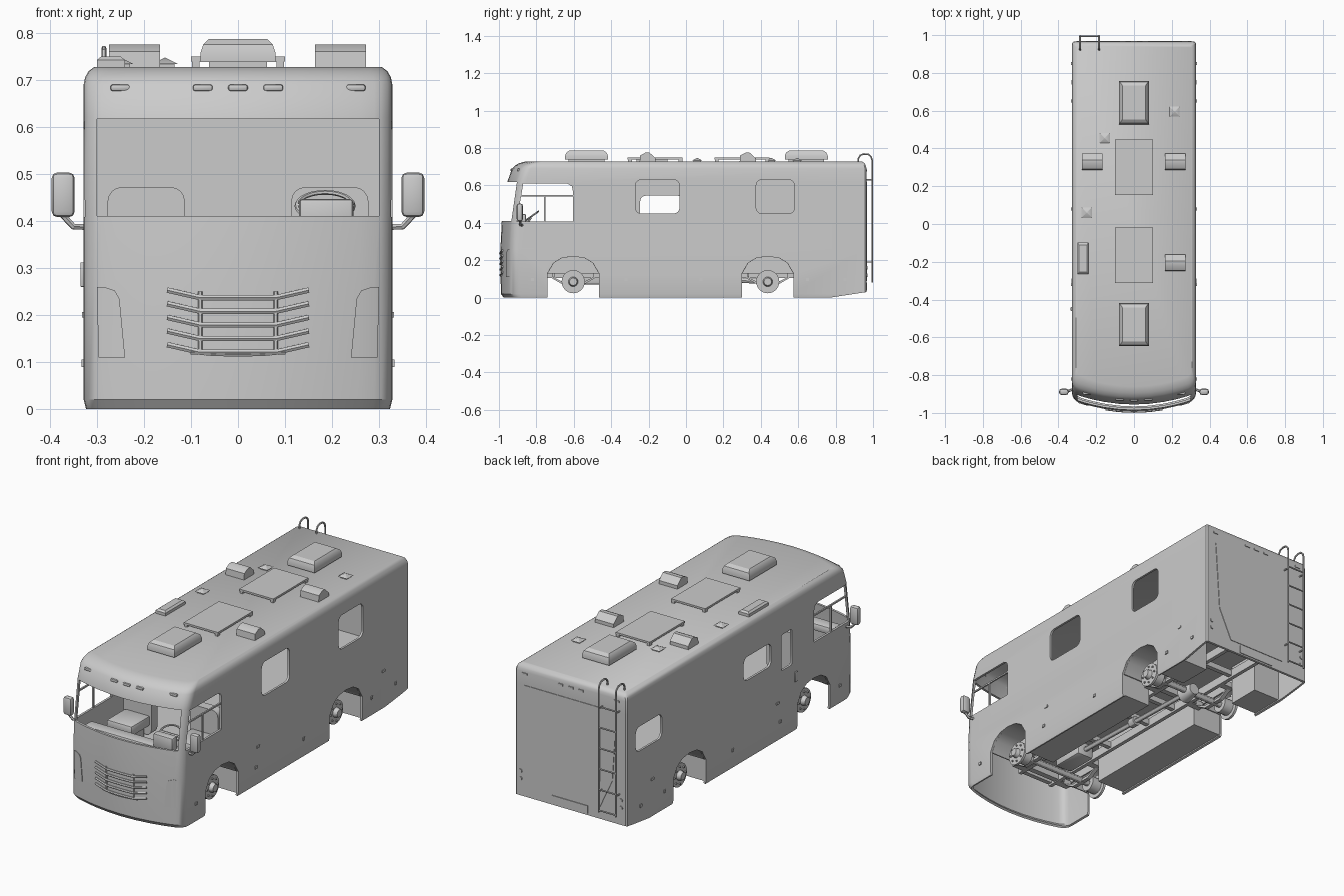
import bpy, bmesh, math
from mathutils import Vector, Matrix

if "Cube" in bpy.data.objects:
    bpy.data.objects.remove(bpy.data.objects["Cube"])

def add(name, bm):
    bmesh.ops.recalc_face_normals(bm, faces=bm.faces)
    me = bpy.data.meshes.new(name)
    bm.to_mesh(me)
    bm.free()
    ob = bpy.data.objects.new(name, me)
    bpy.context.collection.objects.link(ob)
    return ob

def bake(ob):
    dg = bpy.context.evaluated_depsgraph_get()
    me = bpy.data.meshes.new_from_object(ob.evaluated_get(dg))
    ob.modifiers.clear()
    ob.data = me

def loft(bm, rings, caps=True):
    vs = [[bm.verts.new(p) for p in r] for r in rings]
    n = len(vs[0])
    for a, b in zip(vs, vs[1:]):
        for i in range(n):
            bm.faces.new((a[i], a[(i + 1) % n], b[(i + 1) % n], b[i]))
    if caps:
        bm.faces.new(vs[0])
    bm.faces.new(vs[-1])

def put(axis, u, v, w):
    return {'x': (w, u, v), 'y': (u, w, v), 'z': (u, v, w)}[axis]

def prism(name, pts, axis, a, b, bm=None):
    new = bm or bmesh.new()
    loft(new, [[put(axis, u, v, w) for u, v in pts] for w in (a, b)])
    return None if bm else add(name, new)

def box(name, x0, x1, y0, y1, z0, z1, bevel=0, seg=2):
    ob = prism(name, [(x0, y0), (x1, y0), (x1, y1), (x0, y1)], 'z', z0, z1)
    if bevel:
        m = ob.modifiers.new('bevel', 'BEVEL')
        m.width, m.segments = bevel, seg
        bake(ob)
    return ob

def stack(name, cx, cy, levels):
    bm = bmesh.new()
    loft(bm, [[(cx + i * hx, cy + j * hy, z) for i, j in ((-1, -1), (1, -1), (1, 1), (-1, 1))]
              for z, hx, hy in levels])
    return add(name, bm)

def rounded(u0, u1, v0, v1, r=.03, n=4):
    out = []
    for cu, cv, a0 in ((u1 - r, v1 - r, 0), (u0 + r, v1 - r, 90), (u0 + r, v0 + r, 180), (u1 - r, v0 + r, 270)):
        for k in range(n + 1):
            a = math.radians(a0 + 90 * k / n)
            out.append((cu + r * math.cos(a), cv + r * math.sin(a)))
    return out

def tube(name, pts, r, res=1):
    cu = bpy.data.curves.new(name, 'CURVE')
    cu.dimensions, cu.bevel_depth, cu.bevel_resolution, cu.use_fill_caps = '3D', r, res, True
    sp = cu.splines.new('POLY')
    sp.points.add(len(pts) - 1)
    for p, q in zip(sp.points, pts):
        p.co = (*q, 1)
    tmp = bpy.data.objects.new('tmp', cu)
    bpy.context.collection.objects.link(tmp)
    me = bpy.data.meshes.new_from_object(tmp.evaluated_get(bpy.context.evaluated_depsgraph_get()))
    bpy.data.objects.remove(tmp)
    ob = bpy.data.objects.new(name, me)
    bpy.context.collection.objects.link(ob)
    return ob

def cyl(name, p, q, r, n=20, r2=None):
    p, q = Vector(p), Vector(q)
    bm = bmesh.new()
    rot = (q - p).to_track_quat('Z', 'Y').to_matrix().to_4x4()
    bmesh.ops.create_cone(bm, cap_ends=True, segments=n, radius1=r, radius2=r if r2 is None else r2,
                          depth=(q - p).length, matrix=Matrix.Translation((p + q) / 2) @ rot)
    return add(name, bm)

def boolean(ob, cutter, op):
    m = ob.modifiers.new('bool', 'BOOLEAN')
    m.object, m.operation, m.solver = cutter, op, 'EXACT'
    bake(ob)
    bpy.data.objects.remove(cutter)

# Body shell: plan outline with a bowed front, lofted over height (z, nose y, inset)
LEVELS = [(0, -.975, .005), (.02, -.99, 0), (.26, -.992, 0), (.41, -.985, 0), (.62, -.955, 0),
          (.69, -.93, 0), (.705, -.915, .003), (.718, -.895, .01), (.727, -.86, .022)]
FRONT = [(x, .05 * (x / .3) ** 2) for x in (0, .08, .16, .22, .26, .29)] + \
        [(.305, .054), (.318, .066), (.326, .082), (.328, .1)]

def nose(x, z):
    for (z0, y0, _), (z1, y1, _) in zip(LEVELS, LEVELS[1:]):
        if z <= z1:
            return y0 + (y1 - y0) * (z - z0) / (z1 - z0) + .05 * (x / .3) ** 2

def shell(name, grow=0):
    bm = bmesh.new()
    rings = []
    for z, yc, i in LEVELS:
        k = (.328 - i + grow) / .328
        half = [(x * k, yc + d - grow) for x, d in FRONT]
        half += [(.328 * k, .957 - i), (.320 * k, .965 - i)]
        rings.append([(x, y, z) for x, y in half] + [(-x, y, z) for x, y in half[:0:-1]])
    loft(bm, rings, caps=False)
    ob = add(name, bm)
    m = ob.modifiers.new('wall', 'SOLIDIFY')
    m.thickness, m.offset = .012, -1
    bake(ob)
    return ob

AXLES = (-.603, .437)
ARCH = [(-.137, .13), (-.105, .185), (-.06, .212), (0, .22), (.06, .212), (.105, .185), (.137, .13)]
body = shell('body_shell')
cut = bmesh.new()
prism('', [(-.3, .41), (.3, .41), (.3, .617), (-.3, .617)], 'y', -1.1, -.8, cut)
for s in (1, -1):
    a, b = s * .301, s * .4
    prism('', [(-.905, .408), (-.87, .61), (-.635, .61), (-.61, .595), (-.605, .57), (-.605, .408)], 'x', a, b, cut)
    for y in AXLES:
        prism('', [(y - .137, -.1)] + [(y + u, v) for u, v in ARCH] + [(y + .137, -.1)], 'x', a, b, cut)
for s, win in ((1, (-.27, -.035, .45, .63)), (1, (.375, .58, .45, .63)),
               (-1, (-.245, -.015, .42, .545)), (-1, (.67, .89, .39, .52))):
    prism('', rounded(*win), 'x', s * .301, s * .4, cut)
prism('', rounded(-.42, -.33, .36, .55, .01, 2), 'x', -.301, -.4, cut)
prism('', [(.77, 0), (.77, -.1), (1.1, -.1), (1.1, .05)], 'x', -.5, .5, cut)
boolean(body, add('body_cutter', cut), 'DIFFERENCE')

# Headlight panels follow the curved nose
lights = shell('headlight_panels', .003)
cut = bmesh.new()
for s in (1, -1):
    prism('', [(s * u, v) for u, v in ((.24, .11), (.252, .235), (.262, .252), (.285, .26), (.35, .26), (.35, .11))],
          'y', -1.1, -.945, cut)
boolean(lights, add('light_cutter', cut), 'INTERSECT')

# Grille bars with raised wings, marker lights
for i in range(5):
    z = .237 - .029 * i
    w = .15
    tube('grille_bar', [(x, nose(x, z) - .001, z + (.016 if abs(x) > .1 else 0))
                        for x in (-w, -.08, -.04, 0, .04, .08, w)], .0065)
tube('grille_lower_bar', [(x, nose(x, .115) - .001, .116 + .5 * x * x) for x in (-.1, -.05, 0, .05, .1)], .005)
for s in (-1, 1):
    tube('grille_post', [(s * .08, nose(.08, z) - .001, z) for z in (.12, .25)], .005)
for x in (-.25, -.075, 0, .075, .25):
    y = nose(x, .683)
    box('marker_light', x - .021, x + .021, y - .006, y + .012, .676, .69, .005)

# Side window frames, mirrors, latches
for s in (-1, 1):
    box('cab_window_rail', s * .316, s * .324, -.885, -.605, .541, .549)
    box('cab_window_post', s * .316, s * .324, -.759, -.752, .408, .545)
    box('mirror', s * .347, s * .396, -.905, -.872, .408, .503, .012)
    tube('mirror_arm', [(s * .322, -.875, .387), (s * .35, -.885, .388), (s * .372, -.888, .412)], .007)
    for y in (-.82, -.32, .08, .65, .85):
        box('latch', s * .326, s * .333, y - .008, y + .008, .09, .105)
    for y in (-.3, .75):
        box('side_marker', s * .326, s * .332, y - .012, y + .012, .195, .207)
box('door_handle', -.335, -.326, -.46, -.44, .26, .312, .002)

# Rear hatch, plate pocket, rear lights
prism('rear_hatch', [(-.27, .62), (-.245, .25), (-.17, .09), (.17, .09), (.245, .25), (.27, .62)], 'y', .96, .968)
box('plate_holder', -.1, .11, .96, .969, .038, .08)
for x in (-.27, -.06, 0, .06, .27):
    box('rear_marker', x - .015, x + .015, .96, .969, .675, .685)
for s in (-1, 1):
    for z in (.12, .16):
        cyl('rear_lamp', (s * .295, .96, z), (s * .295, .97, z), .01, 12)

# Ladder over the rear edge
for x in (-.285, -.185):
    tube('ladder_rail', [(x, .922, .72), (x, .922, .745), (x, .932, .761), (x, .95, .768), (x, .975, .766),
                         (x, .99, .752), (x, .995, .735), (x, .995, .08)], .005)
    for z in (.19, .63):
        tube('ladder_bracket', [(x, .962, z), (x, .995, z)], .004)
for z in (.09, .2, .31, .42, .53, .64):
    tube('ladder_rung', [(-.285, .995, z), (-.185, .995, z)], .004)

# Roof equipment
for y in (-.532, .643):
    stack('air_conditioner', 0, y, [(.725, .062, .095), (.738, .062, .095), (.738, .08, .115), (.757, .08, .115),
                                    (.775, .074, .108), (.787, .062, .09)])
for y in (-.165, .3):
    box('solar_panel', -.1, .1, y - .147, y + .147, .739, .749)
    for sx in (-1, 1):
        for sy in (-1, 1):
            cx, cy = sx * .09, y + sy * .135
            box('panel_foot', cx - .008, cx + .008, cy - .01, cy + .01, .725, .74)
for x, y in ((-.22, .33), (.218, .33), (.218, -.205)):
    prism('roof_vent', [(y - .043, .725), (y - .04, .76), (y - .012, .775), (y + .01, .775), (y + .043, .745), (y + .043, .725)],
          'x', x - .054, x + .054)
for x, y in ((.215, .595), (-.155, .455), (-.25, .06)):
    stack('vent_base', x, y, [(.725, .02, .02), (.734, .02, .02)])
    stack('vent_cap', x, y, [(.734, .027, .027), (.747, .001, .001)])
stack('roof_box', -.27, -.182, [(.725, .03, .083), (.742, .03, .083), (.75, .02, .072)])

# Cab interior
box('floor', -.317, .317, -.86, .95, .224, .234)
for x in (-.195, .195):
    prism('seat_back', rounded(x - .082, x + .082, .24, .472, .03), 'y', -.565, -.515)
    box('seat_cushion', x - .075, x + .075, -.72, -.56, .29, .345, .012)
    box('seat_base', x - .05, x + .05, -.69, -.58, .23, .3)
box('dashboard', -.28, .28, -.9, -.83, .34, .38, .01)
box('instrument_box', .13, .245, -.9, -.855, .375, .447, .008)
tilt = Matrix.Translation((.185, -.83, .432)) @ Matrix.Rotation(math.radians(35), 4, 'X')
ring = [tilt @ Vector((.06 * math.cos(a * math.tau / 24), .05 * math.sin(a * math.tau / 24), 0)) for a in range(25)]
tube('steering_wheel', ring, .005)
tube('steering_spoke', [ring[0], ring[12]], .006)
tube('steering_column', [(.185, -.83, .43), (.185, -.89, .34)], .009)

# Wheel wells, hubs, axles, springs
for y in AXLES:
    for s in (-1, 1):
        outer = [(y + u * 1.03, v + (.004 if v > .14 else 0)) for u, v in ARCH]
        inner = [(y + u * .99, v) for u, v in ARCH[::-1]]
        prism('wheel_well', outer + inner, 'x', s * .19, s * .318)
        prism('well_wall', [(y + u, v) for u, v in ARCH], 'x', s * .182, s * .19)
        cyl('hub_disc', (s * .255, y, .085), (s * .268, y, .085), .062, 24)
        cyl('brake_drum', (s * .2, y, .085), (s * .255, y, .085), .042, 20)
        cyl('hub_cap', (s * .268, y, .085), (s * .29, y, .085), .026, 16, .02)
        for k in range(8):
            a = k * math.tau / 8
            cy, cz = y + .045 * math.cos(a), .085 + .045 * math.sin(a)
            cyl('wheel_bolt', (s * .266, cy, cz), (s * .275, cy, cz), .005, 6)
        prism('leaf_spring', [(y - .125, .11), (y - .06, .072), (y + .06, .072), (y + .125, .11),
                              (y + .125, .118), (y + .06, .086), (y - .06, .086), (y - .125, .118)], 'x', s * .15, s * .172)
        for d in (-.125, .125):
            box('spring_hanger', s * .1, s * .178, y + d - .018, y + d + .018, .105, .135)
    cyl('axle', (-.21, y, .085), (.21, y, .085), .017, 12)
    box('crossmember', -.13, .13, y - .13, y - .1, .11, .14)
cyl('differential', (0, .395, .085), (0, .475, .085), .045, 16, .03)
cyl('drive_shaft', (0, -.4, .11), (0, .4, .088), .013, 12)
box('gearbox', -.05, .05, -.56, -.38, .07, .15, .012)
cyl('shaft_joint', (0, -.02, .1), (0, .02, .1), .025, 12)

# Chassis rails and storage bays
for s in (-1, 1):
    box('chassis_rail', s * .09, s * .11, -.78, .9, .105, .15)
    box('storage_bay', s * .15, s * .317, -.46, .295, .012, .225)
    box('rear_bay', s * .16, s * .317, .58, .76, .012, .225)
for y in (-.77, -.3, 0, .2, .65, .88):
    box('cross_beam', -.1, .1, y - .012, y + .012, .115, .145)

# Smooth shading with sharp edges kept
for ob in bpy.context.collection.objects:
    ob.select_set(ob.type == 'MESH')
bpy.context.view_layer.objects.active = body
bpy.ops.object.shade_smooth_by_angle(angle=math.radians(30))
